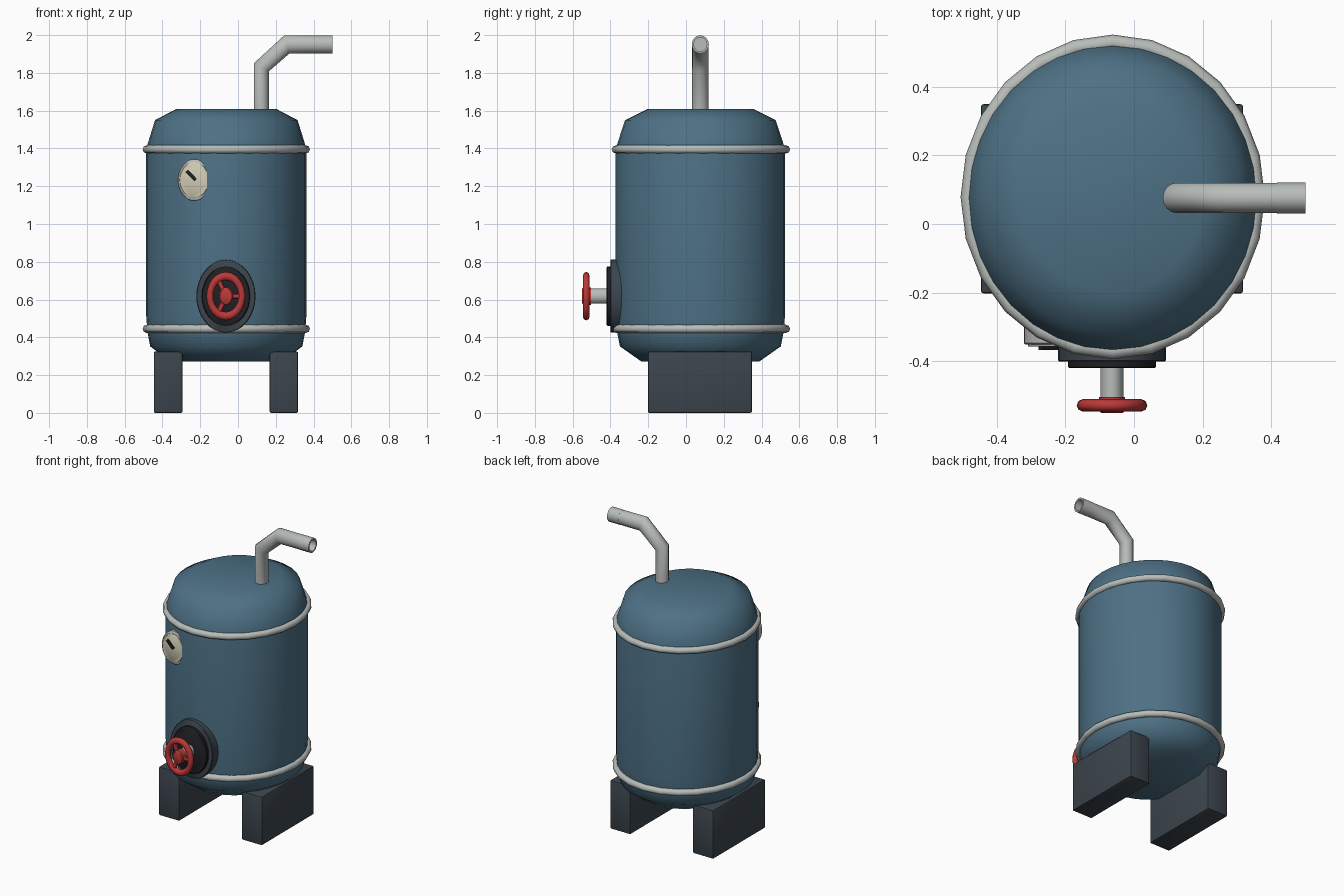
import bpy, bmesh
from math import sin, cos, pi, radians
from mathutils import Vector

if "Cube" in bpy.data.objects:
    bpy.data.objects.remove(bpy.data.objects["Cube"])


def material(name, rgb):
    m = bpy.data.materials.new(name)
    m.diffuse_color = (*rgb, 1)
    m.use_nodes = True
    m.node_tree.nodes["Principled BSDF"].inputs["Base Color"].default_value = m.diffuse_color
    return m


BLUE = material("blue paint", (0.075, 0.165, 0.235))
DARK = material("dark metal", (0.045, 0.06, 0.075))
BLACK = material("black", (0.015, 0.015, 0.018))
STEEL = material("steel", (0.48, 0.51, 0.49))
RED = material("red paint", (0.5, 0.04, 0.04))
CREAM = material("cream", (0.65, 0.61, 0.47))


def finish(name, bm, mat, angle=40):
    bmesh.ops.remove_doubles(bm, verts=bm.verts, dist=1e-5)
    bmesh.ops.recalc_face_normals(bm, faces=bm.faces)
    me = bpy.data.meshes.new(name)
    bm.to_mesh(me)
    bm.free()
    ob = bpy.data.objects.new(name, me)
    bpy.context.collection.objects.link(ob)
    me.materials.append(mat)
    bpy.ops.object.select_all(action='DESELECT')
    ob.select_set(True)
    bpy.context.view_layer.objects.active = ob
    bpy.ops.object.shade_smooth_by_angle(angle=radians(angle))
    return ob


def skin(bm, rings, wrap=False, cap=True):
    """Bridge consecutive rings of points with quads."""
    vs = [[bm.verts.new(p) for p in r] for r in rings]
    n = len(vs[0])
    for k in range(len(vs) if wrap else len(vs) - 1):
        a, b = vs[k], vs[(k + 1) % len(vs)]
        for i in range(n):
            j = (i + 1) % n
            bm.faces.new((a[i], a[j], b[j], b[i]))
    if cap and not wrap:
        bm.faces.new(vs[0])
        bm.faces.new(vs[-1])


def lathe(name, profile, ru, rv, centre, mat, facing_front=False, n=24, wrap=False, angle=40):
    """Elliptical lathe; each profile point is (radius factor, offset along the axis)."""
    c = Vector(centre)
    rings = []
    for r, h in profile:
        pts = []
        for i in range(n):
            a = 2 * pi * i / n
            u, v = ru * r * cos(a), rv * r * sin(a)
            pts.append(c + (Vector((u, h, v)) if facing_front else Vector((u, v, h))))
        rings.append(pts)
    bm = bmesh.new()
    skin(bm, rings, wrap)
    return finish(name, bm, mat, angle)


def disc(name, ru, rv, x, z, back, front, mat, bevel=0.004):
    b = 1 - bevel / ru
    return lathe(name, [(1, back), (1, front + bevel), (b, front)], ru, rv, (x, 0, z), mat, True, 32)


def torus(name, ru, rv, minor, centre, mat, front=False, n=24, m=8):
    prof = [(1 + minor / ru * cos(2 * pi * k / m), minor * sin(2 * pi * k / m)) for k in range(m)]
    return lathe(name, prof, ru, rv, centre, mat, front, n, True, 60)


def box(name, lo, hi, mat, bevel=0.008):
    bm = bmesh.new()
    bmesh.ops.create_cube(bm, size=1)
    for v in bm.verts:
        v.co = [(l + h) / 2 + c * (h - l) for l, h, c in zip(lo, hi, v.co)]
    if bevel:
        bmesh.ops.bevel(bm, geom=bm.edges[:], offset=bevel, segments=2, profile=0.5, affect='EDGES')
    return finish(name, bm, mat)


# Tank body with rounded shoulders
TX, TY = -0.062, 0.076
lathe("tank", [(0.70, 0.273), (0.95, 0.352), (0.985, 0.43), (1, 0.515), (1, 1.38),
               (0.985, 1.42), (0.89, 1.55), (0.62, 1.61)],
      0.424, 0.448, (TX, TY, 0), BLUE, n=32, angle=60)

# Bands around the tank
for name, z in (("lower_band", 0.445), ("upper_band", 1.395)):
    torus(name, 0.421, 0.449, 0.022, (TX, TY + 0.003, z), STEEL)

# Feet
box("left_foot", (-0.446, -0.202, 0), (-0.294, 0.349, 0.325), DARK)
box("right_foot", (0.168, -0.202, 0), (0.318, 0.349, 0.325), DARK)


# Outlet pipe: each ring is centre x, z and in-plane half-axis x, z
def pipe(name, path, ry, mat, cap=True):
    bm = bmesh.new()
    skin(bm, [[(x + hx * cos(2 * pi * i / 16), 0.076 + ry * s * sin(2 * pi * i / 16),
                z + hz * cos(2 * pi * i / 16)) for i in range(16)]
              for x, z, hx, hz, s in path], cap=cap)
    return finish(name, bm, mat, 60)


pipe("outlet_pipe", [(0.124, 1.5, 0.04, 0, 1), (0.124, 1.83, 0.04, -0.021, 1),
                     (0.259, 1.951, 0.0135, -0.048, 1), (0.425, 1.951, 0, -0.047, 1)], 0.044, STEEL)
pipe("pipe_mouth", [(0.417, 1.951, 0, -0.048, 1), (0.5, 1.951, 0, -0.048, 1),
                    (0.5, 1.951, 0, -0.037, 0.77), (0.43, 1.951, 0, -0.037, 0.77)], 0.045, STEEL)

# Pressure gauge set into the tank wall
GX, GZ = -0.232, 1.233
disc("gauge_body", 0.088, 0.11, GX, GZ, -0.24, -0.351, STEEL)
disc("gauge_dial", 0.077, 0.095, GX, GZ, -0.30, -0.357, CREAM, 0.002)
needle = box("gauge_needle", (-0.034, -0.007, -0.009), (0.034, 0.007, 0.009), BLACK, 0)
needle.location = (-0.248, -0.360, 1.257)
needle.rotation_euler = (0, radians(46), 0)

# Valve flange, stem and handwheel
VX, VZ = TX - 0.002, 0.618
disc("valve_flange", 0.157, 0.193, VX, VZ, -0.30, -0.401, DARK)
disc("valve_plate", 0.128, 0.157, VX, VZ, -0.39, -0.420, BLACK)
disc("valve_stem", 0.033, 0.040, VX, VZ, -0.41, -0.520, STEEL)
torus("handwheel_rim", 0.085, 0.106, 0.018, (VX, -0.528, VZ), RED, True)
disc("handwheel_hub", 0.038, 0.046, VX, VZ, -0.504, -0.55, RED, 0.006)
for k in range(3):
    a = 2 * pi * k / 3
    d = Vector((0.085 * cos(a), 0, 0.106 * sin(a)))
    side = Vector((-sin(a), 0, cos(a))) * 0.014
    base = Vector((VX, -0.528, VZ))
    bm = bmesh.new()
    skin(bm, [[base + d * t + side * cos(2 * pi * i / 8) + Vector((0, 0.012 * sin(2 * pi * i / 8), 0))
               for i in range(8)] for t in (0.2, 1)])
    finish("handwheel_spoke_%d" % (k + 1), bm, RED)
